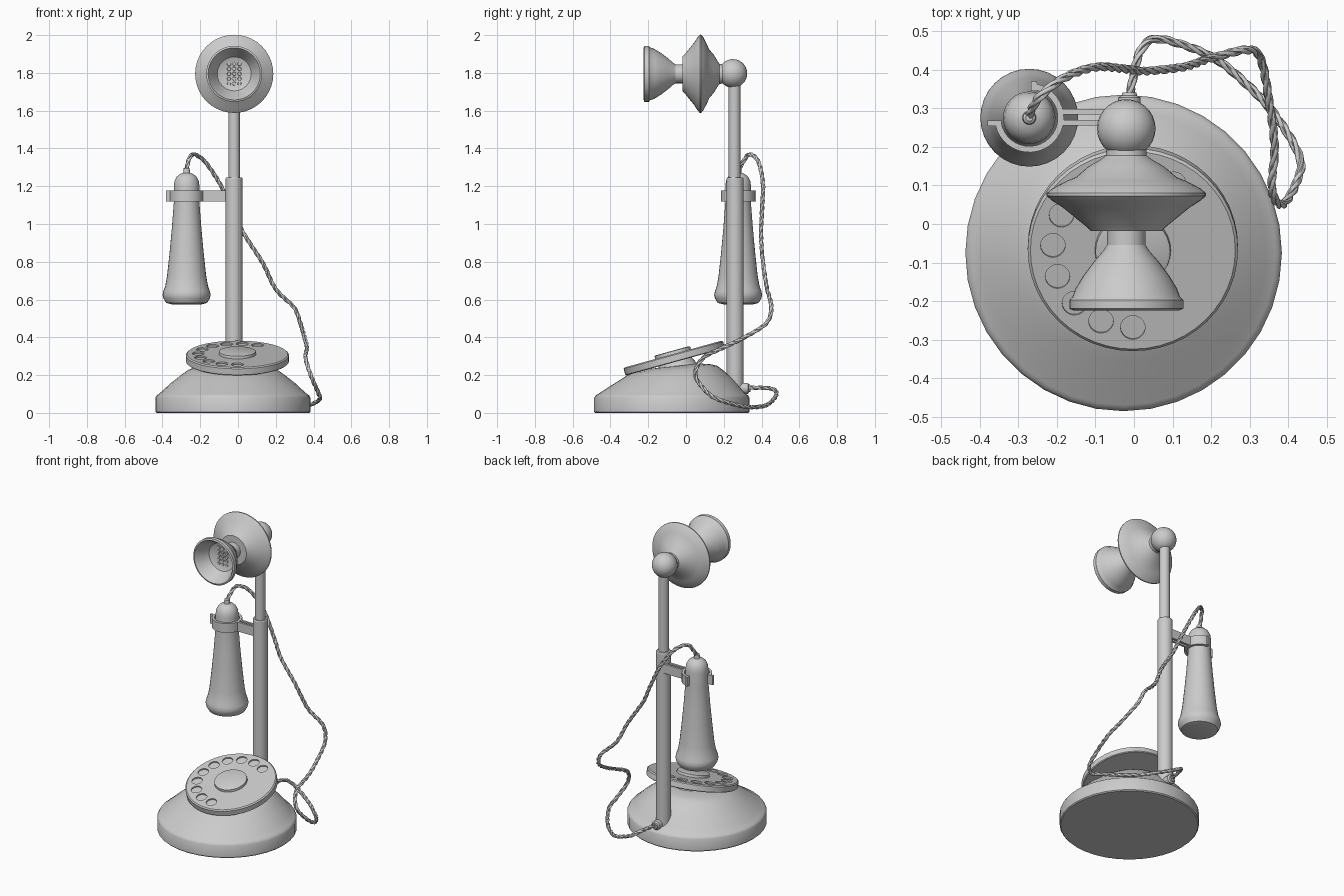
import bpy, bmesh
from math import pi, sin, cos, radians
from mathutils import Matrix, Vector

if "Cube" in bpy.data.objects:
    bpy.data.objects.remove(bpy.data.objects["Cube"])


def finish(name, bm, matrix=None, angle=32):
    if matrix:
        bm.transform(matrix)
    bmesh.ops.recalc_face_normals(bm, faces=bm.faces)
    me = bpy.data.meshes.new(name)
    bm.to_mesh(me)
    bm.free()
    ob = bpy.data.objects.new(name, me)
    bpy.context.collection.objects.link(ob)
    smooth(ob, angle)
    return ob


def smooth(ob, angle=32):
    bpy.ops.object.select_all(action='DESELECT')
    ob.select_set(True)
    bpy.context.view_layer.objects.active = ob
    bpy.ops.object.shade_smooth_by_angle(angle=radians(angle))


def lathe(name, profile, matrix, n=32, warp=None):
    """Revolve (radius, height) points about local z; radius 0 makes a pole."""
    bm = bmesh.new()
    rings = []
    for r, z in profile:
        count = n if r > 0 else 1
        rings.append([bm.verts.new((r * cos(2 * pi * i / n), r * sin(2 * pi * i / n), z))
                      for i in range(count)])
    for a, b in zip(rings, rings[1:]):
        for i in range(n):
            j = (i + 1) % n
            q = [a[i % len(a)], a[j % len(a)], b[j % len(b)], b[i % len(b)]]
            bm.faces.new(list(dict.fromkeys(q)))
    if warp:
        for v in bm.verts:
            warp(v.co)
    return finish(name, bm, matrix)


def box(name, lo, hi):
    bm = bmesh.new()
    bmesh.ops.create_cube(bm, size=1)
    size = Vector(hi) - Vector(lo)
    mid = (Vector(hi) + Vector(lo)) / 2
    return finish(name, bm, Matrix.Translation(mid) @ Matrix.Diagonal((*size, 1)))


T = Matrix.Translation


# Base: stepped foot with a dome leaning slightly forward
def lean(co):
    k = min(max((co.z - 0.1) / 0.12, 0), 1)
    co.z += 0.11 * co.y * k


lathe("base", [(0, 0), (.405, 0), (.411, .006), (.411, .08), (.404, .092), (.395, .098),
               (.37, .12), (.33, .157), (.28, .195), (.24, .223), (.21, .234),
               (.15, .245), (0, .248)], T((-.027, -.075, 0)), 36, lean)

# Dial: tilted disc, hub and pedestal, with ten shallow finger holes
tilt = T((-.003, -.057, .27)) @ Matrix.Rotation(radians(15.4), 4, 'X')
dial = lathe("dial", [(0, 0), (.268, 0), (.273, .004), (.273, .037), (.266, .043), (0, .043)], tilt, 48)
lathe("dial_hub", [(0, .04), (.099, .04), (.097, .058), (.09, .061), (0, .061)], tilt)
lathe("dial_pedestal", [(0, -.07), (.12, -.07), (.11, -.04), (.09, .002), (0, .002)], tilt)
bm = bmesh.new()
for i in range(10):
    a = radians(270 - 23.4 * i)
    bmesh.ops.create_cone(bm, cap_ends=True, segments=20, radius1=.032, radius2=.032, depth=.04,
                          matrix=tilt @ T((.208 * cos(a), .208 * sin(a), .055)))
cutter = finish("hole_cutter", bm)
mod = dial.modifiers.new("holes", 'BOOLEAN')
mod.operation, mod.solver, mod.object = 'DIFFERENCE', 'EXACT', cutter
bpy.context.view_layer.objects.active = dial
bpy.ops.object.modifier_apply(modifier=mod.name)
bpy.data.objects.remove(cutter)
smooth(dial)

# Post and ball joint
lathe("lower_post", [(0, .05), (.045, .05), (.045, 1.24), (.041, 1.246), (0, 1.246)], T((-.021, .26, 0)), 24)
lathe("upper_post", [(0, 1.2), (.031, 1.2), (.031, 1.76), (0, 1.76)], T((-.02, .257, 0)), 20)
lathe("ball_joint", [(.076 * sin(pi * i / 14) if 0 < i < 14 else 0, -.076 * cos(pi * i / 14))
                     for i in range(15)], T((-.02, .248, 1.797)), 28)

# Transmitter and mouthpiece, revolved about the front-back axis
face = T((-.02, 0, 1.795)) @ Matrix.Rotation(pi / 2, 4, 'X')
lathe("transmitter", [(0, -.23), (.05, -.22), (.053, -.178), (.066, -.168), (.1, -.148), (.13, -.122),
                      (.155, -.112), (.193, -.092), (.207, -.08), (.207, -.073), (.192, -.06),
                      (.165, -.043), (.1, .01), (.093, .018), (.05, .018), (0, .018)], face, 40)
lathe("mouthpiece", [(0, .01), (.05, .01), (.05, .055), (.06, .07), (.082, .095), (.112, .135),
                     (.132, .168), (.14, .19), (.148, .197), (.148, .22), (.138, .224), (.125, .205),
                     (.105, .165), (.09, .14), (.06, .128), (0, .124)], face, 40)
bm = bmesh.new()
for row in range(-2, 3):
    for col in range(-1, 2):
        bmesh.ops.create_cone(bm, cap_ends=True, segments=10, radius1=.011, radius2=.009, depth=.008,
                              matrix=face @ T((col * .028, row * .026, .129)))
finish("speaking_grille", bm)

# Receiver hanging on the hook
rx = (-.272, .276)
lathe("receiver", [(0, .573), (.08, .575), (.108, .582), (.122, .605), (.127, .625), (.123, .645),
                   (.113, .672), (.103, .73), (.09, .85), (.078, .98), (.068, 1.11), (.068, 1.2),
                   (.064, 1.228), (.053, 1.25), (.035, 1.265), (.018, 1.271), (.016, 1.295),
                   (.009, 1.3), (0, 1.3)], T((*rx, 0)), 32)


# Hook: C-shaped clip open at the back left, with two flared tabs and twin arms
bm = bmesh.new()
inner, outer, z0, z1 = .074, .09, 1.118, 1.178
sections = []
for i in range(25):
    a = radians(-170 + 250 * i / 24)
    sections.append([bm.verts.new((rx[0] + r * cos(a), rx[1] + r * sin(a), z))
                     for r, z in ((inner, z0), (outer, z0), (outer, z1), (inner, z1))])
for a, b in zip(sections, sections[1:]):
    for k in range(4):
        bm.faces.new((a[k], a[(k + 1) % 4], b[(k + 1) % 4], b[k]))
bm.faces.new(sections[0])
bm.faces.new(sections[-1])
finish("hook_clip", bm)
box("hook_left_tab", (-.38, .254, z0), (-.344, .269, z1))
box("hook_back_tab", (-.268, .346, z0), (-.252, .37, z1))
for side, y in (("front", .256), ("back", .284)):
    box("hook_arm_" + side, (-.196, y, z0), (-.045, y + .014, z1))

# Cord socket at the back of the base
lathe("cord_socket", [(0, -.06), (.029, -.06), (.029, .0), (.02, .006), (.018, .014), (0, .014)],
      T((-.012, .328, .13)) @ Matrix.Rotation(-pi / 2, 4, 'X'), 20)

# Twisted cord: three strands wound along a smooth path
path = [Vector(p) for p in (
    (-.272, .278, 1.28), (-.265, .3, 1.325), (-.24, .335, 1.368), (-.18, .38, 1.335), (-.1, .407, 1.22),
    (-.02, .402, 1.06), (.03, .397, .95), (.13, .408, .795), (.2, .43, .655), (.295, .452, .56),
    (.33, .425, .475), (.352, .31, .4), (.365, .2, .347), (.358, .09, .29), (.385, .05, .2),
    (.423, .11, .11), (.43, .175, .07), (.365, .285, .038), (.29, .365, .03), (.2, .435, .045),
    (.067, .48, .1), (.015, .445, .13), (-.012, .33, .133))]
ext = [2 * path[0] - path[1]] + path + [2 * path[-1] - path[-2]]
pts = []
for a, b, c, d in zip(ext, ext[1:], ext[2:], ext[3:]):
    for s in range(12):
        t = s / 12
        pts.append(.5 * (2 * b + (c - a) * t + (2 * a - 5 * b + 4 * c - d) * t ** 2
                         + (3 * b - a - 3 * c + d) * t ** 3))
pts.append(path[-1])
cu = bpy.data.curves.new("cord", 'CURVE')
cu.dimensions, cu.bevel_depth, cu.bevel_resolution, cu.use_fill_caps = '3D', .0062, 1, True
strands = [[], [], []]
u, dist = Vector((1, 0, 0)), 0
for i, p in enumerate(pts):
    tan = (pts[min(i + 1, len(pts) - 1)] - pts[max(i - 1, 0)]).normalized()
    u = (u - tan * u.dot(tan)).normalized()
    v = tan.cross(u)
    dist += (p - pts[i - 1]).length if i else 0
    for k in range(3):
        a = 2 * pi * (dist / .13 + k / 3)
        strands[k].append(p + .006 * (u * cos(a) + v * sin(a)))
for strand in strands:
    sp = cu.splines.new('POLY')
    sp.points.add(len(strand) - 1)
    for pt, co in zip(sp.points, strand):
        pt.co = (*co, 1)
cord = bpy.data.objects.new("cord", cu)
bpy.context.collection.objects.link(cord)
bpy.ops.object.select_all(action='DESELECT')
cord.select_set(True)
bpy.context.view_layer.objects.active = cord
bpy.ops.object.convert(target='MESH')
smooth(bpy.context.view_layer.objects.active, 60)
